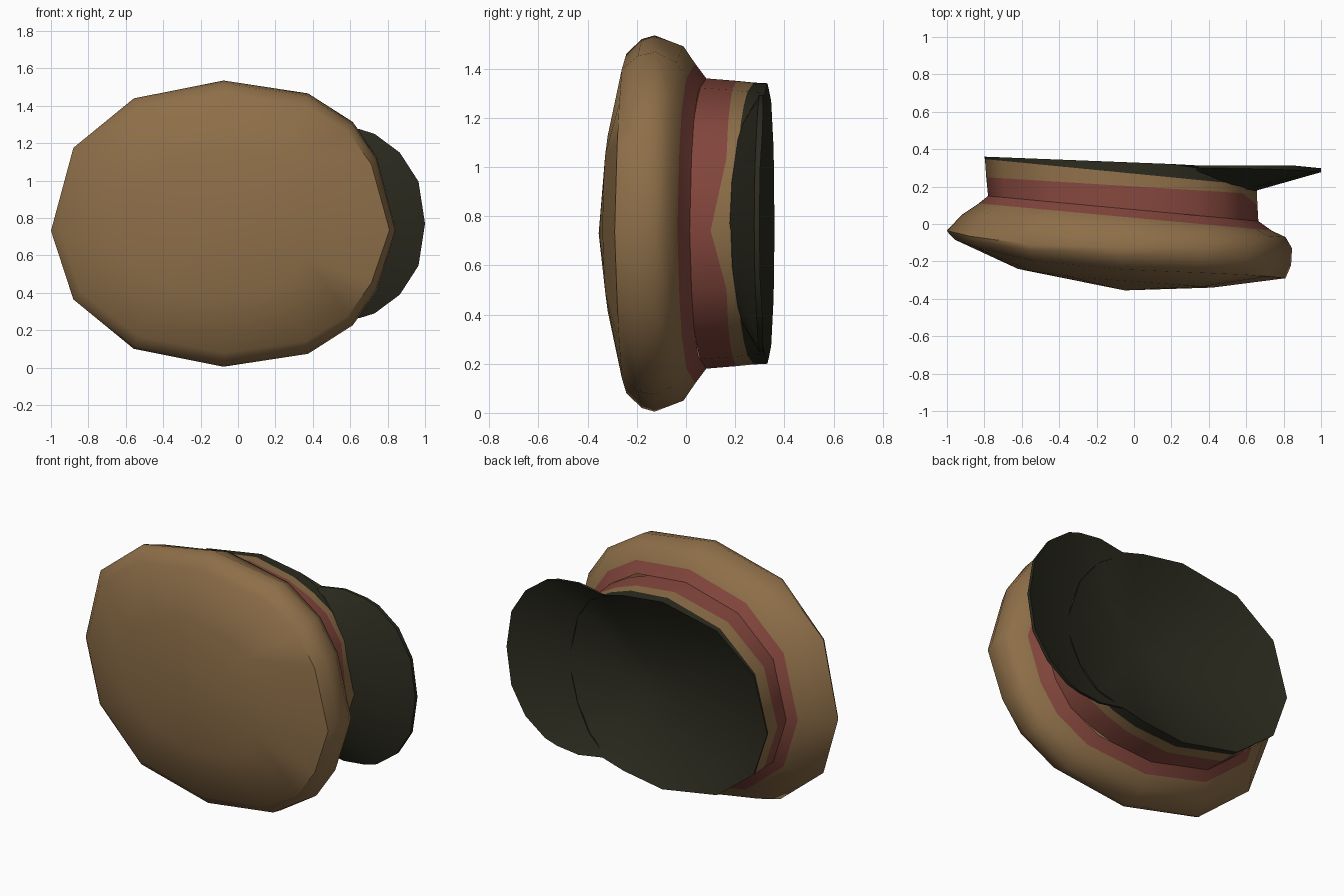
import bpy, bmesh, math

if "Cube" in bpy.data.objects:
    bpy.data.objects.remove(bpy.data.objects["Cube"])

CZ = 0.77  # height of the symmetry plane


def material(name, rgb):
    m = bpy.data.materials.new(name)
    m.diffuse_color = (*rgb, 1)
    m.use_nodes = True
    m.node_tree.nodes["Principled BSDF"].inputs["Base Color"].default_value = m.diffuse_color
    return m


TAN = material("tan cloth", (0.27, 0.158, 0.066))
RED = material("dull red band", (0.228, 0.062, 0.046))
BLACK = material("black leather", (0.024, 0.0235, 0.0135))


def closed(half):
    """Unit oval from its upper half (back to front)."""
    return half + [(u, -v) for u, v in half[-2:0:-1]]


CROWN = closed([(-1, -.05), (-.87, .53), (-.52, .875), (0, 1), (.49, .91),
                (.75, .71), (.89, .46), (1, -.05)])
BAND = closed([(-1, -.05), (-.87, .53), (-.52, .875), (0, 1), (.37, .935),
               (.57, .84), (.75, .71), (.89, .46), (1, -.05)])


def oval(outline, x0, y0, x1, y1, h, bow=0.0):
    """Points of a tilted oval from (x0, y0) to (x1, y1), half height h."""
    pts = []
    for u, v in outline:
        t = (u + 1) / 2
        pts.append((x0 + (x1 - x0) * t,
                    y0 + (y1 - y0) * t + bow * v * v * (1 - u),
                    CZ + h * v))
    return pts


def add(bm, pts):
    return [bm.verts.new(p) for p in pts]


def bridge(bm, a, b, mat=0, loop=True):
    n = len(a)
    for i in range(n if loop else n - 1):
        j = (i + 1) % n
        bm.faces.new((a[i], a[j], b[j], b[i])).material_index = mat


def fan(bm, loop, point):
    tip = bm.verts.new(point)
    for i in range(len(loop)):
        bm.faces.new((loop[i], loop[(i + 1) % len(loop)], tip))


def finish(bm, name, mats, angle):
    bmesh.ops.recalc_face_normals(bm, faces=bm.faces)
    me = bpy.data.meshes.new(name)
    bm.to_mesh(me)
    bm.free()
    for m in mats:
        me.materials.append(m)
    ob = bpy.data.objects.new(name, me)
    bpy.context.collection.objects.link(ob)
    bpy.ops.object.select_all(action='DESELECT')
    ob.select_set(True)
    bpy.context.view_layer.objects.active = ob
    bpy.ops.object.shade_smooth_by_angle(angle=math.radians(angle))


SEAM = (-.78, .15, .665, .015, .59)

# Crown: domed top, rounded rim, sloping underside with a red lower edge
bm = bmesh.new()
rows = [(-.62, -.24, .42, -.34, .39, -.01),
        (-.955, -.085, .81, -.29, .69, -.055),
        (-.99, -.05, .84, -.22, .75, -.045),
        (-1, -.035, .845, -.13, .765, -.045),
        (-.92, .05, .81, -.07, .72),
        (-.83, .11, .735, -.035, .65),
        SEAM]
rings = [add(bm, oval(CROWN, *r)) for r in rows]
for i in range(6):
    bridge(bm, rings[i], rings[i + 1], 1 if i == 5 else 0)
fan(bm, rings[0], (-.05, -.355, CZ - .04))
finish(bm, "crown", [TAN, RED], 50)

# Band: red, tan and black strips; the front is cut away under the visor
bm = bmesh.new()
rows = [SEAM,
        (-.79, .25, .66, .16, .58),
        (-.797, .347, .656, .205, .573),
        (-.8, .36, .655, .303, .57)]
rings = []
for i, r in enumerate(rows):
    pts = []
    for (u, v), (x, y, z) in zip(BAND, oval(BAND, *r)):
        if u > .5:
            y = min(y, .30 - .24 * (u - .5) + .005 * i)
        if i == 1 and u == 1:
            y -= .06  # tan point above the visor
        pts.append((x, y, z))
    rings.append(add(bm, pts))
for i in range(3):
    bridge(bm, rings[i], rings[i + 1], i)
finish(bm, "band", [RED, TAN, BLACK], 50)

# Visor: sloping top from the band to a thin curved rim (x, y, half height)
INNER = [(.33, .285, .48), (.40, .26, .46), (.47, .23, .405), (.52, .21, .34),
         (.56, .195, .26), (.60, .185, .17), (.64, .175, 0)]
OUTER = [(.345, .30, .495), (.505, .298, .522), (.65, .295, .505),
         (.73, .293, .48), (.865, .287, .38), (.965, .28, .225),
         (1, .277, 0)]


def mirrored(pts):
    return ([(x, y, CZ + z) for x, y, z in pts] +
            [(x, y, CZ - z) for x, y, z in pts[-2::-1]])


rim = [(x, .313 - .1 * max(0, x - .85), z) for x, y, z in mirrored(OUTER)]
bm = bmesh.new()
inner, outer, edge = (add(bm, p) for p in
                      (mirrored(INNER), mirrored(OUTER), rim))
bridge(bm, inner, outer, loop=False)
bridge(bm, outer, edge, loop=False)
finish(bm, "visor", [BLACK], 40)

# Underside: one smooth hollow across the band opening and the visor
opening = oval(BAND, *rows[3])
border = opening[:5] + rim + opening[-4:]
bm = bmesh.new()
loops = []
for s, depth in ((1, 0), (.8, .06), (.5, .12), (.2, .16)):
    loops.append(add(bm, [(.15 + (x - .15) * s, .31 + (y - .31) * s - depth,
                           CZ + (z - CZ) * s) for x, y, z in border]))
for a, b in zip(loops, loops[1:]):
    bridge(bm, a, b)
fan(bm, loops[-1], (.15, .145, CZ))
finish(bm, "underside", [BLACK], 40)
